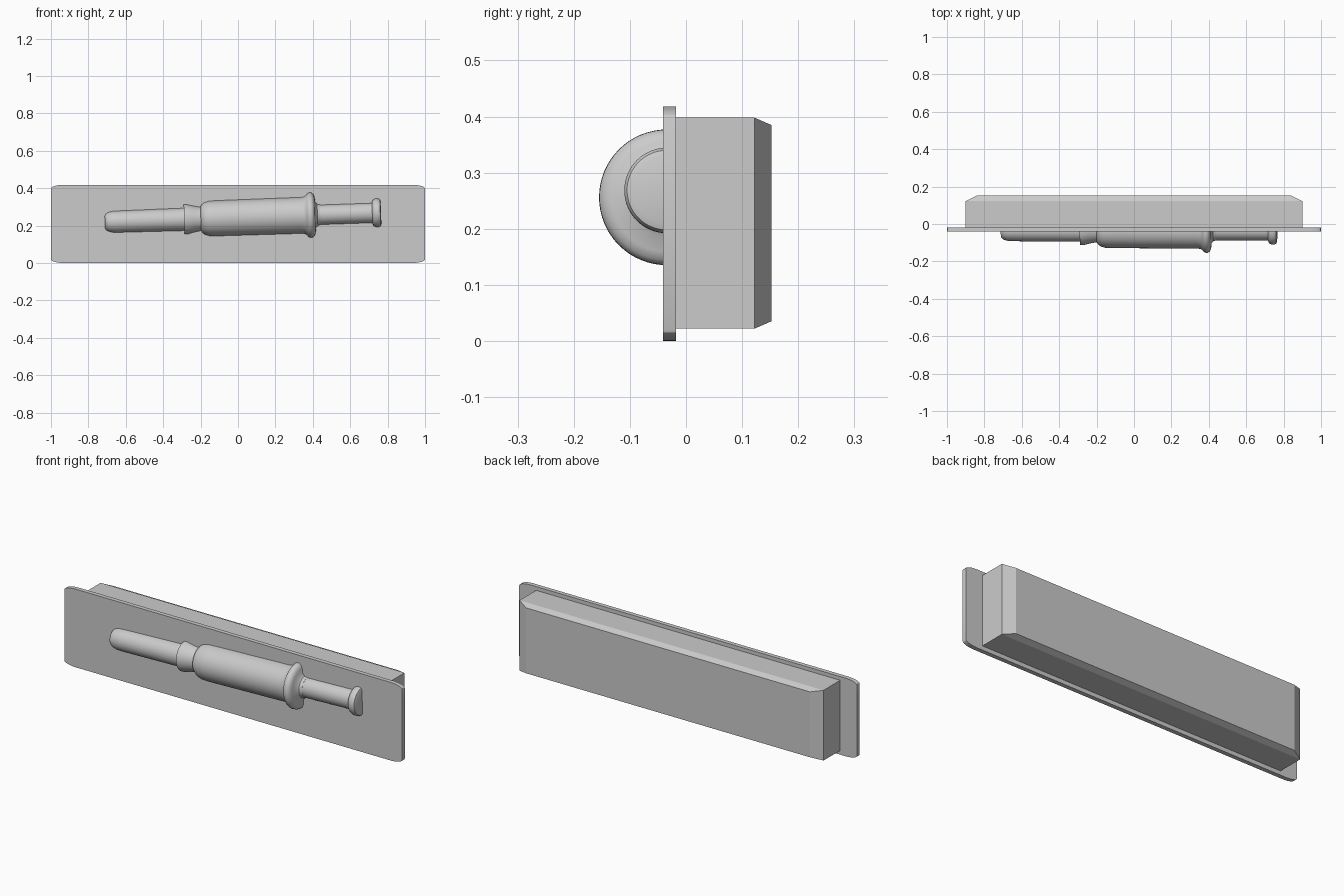
import bpy, bmesh, math
from mathutils import Vector, Matrix

cube = bpy.data.objects.get("Cube")
if cube:
    bpy.data.objects.remove(cube, do_unlink=True)

grey = bpy.data.materials.new("plain_grey")
grey.use_nodes = True
grey.diffuse_color = (0.6, 0.6, 0.6, 1)
grey.node_tree.nodes["Principled BSDF"].inputs["Base Color"].default_value = (0.6, 0.6, 0.6, 1)


def add_object(name, bm, smooth_angle=None):
    bmesh.ops.recalc_face_normals(bm, faces=bm.faces)
    mesh = bpy.data.meshes.new(name)
    bm.to_mesh(mesh)
    bm.free()
    mesh.materials.append(grey)
    obj = bpy.data.objects.new(name, mesh)
    bpy.context.collection.objects.link(obj)
    if smooth_angle:
        bpy.ops.object.select_all(action='DESELECT')
        obj.select_set(True)
        bpy.context.view_layer.objects.active = obj
        bpy.ops.object.shade_smooth_by_angle(angle=math.radians(smooth_angle))
    return obj


# Front plate: a slab with flattened elliptical corners
bm = bmesh.new()
half_w, half_h, mid_z = 1.0, 0.209, 0.209
rx, rz, steps = 0.07, 0.02, 6
outline = []
for corner, (sx, sz) in enumerate([(1, 1), (-1, 1), (-1, -1), (1, -1)]):
    for i in range(steps + 1):
        a = (corner + i / steps) * math.pi / 2
        outline.append(bm.verts.new((sx * (half_w - rx) + rx * math.cos(a), -0.041,
                                     mid_z + sz * (half_h - rz) + rz * math.sin(a))))
face = bm.faces.new(outline)
ext = bmesh.ops.extrude_face_region(bm, geom=[face])
bmesh.ops.translate(bm, vec=(0, 0.023, 0),
                    verts=[g for g in ext["geom"] if isinstance(g, bmesh.types.BMVert)])
add_object("front_plate", bm, 30)

# Rear housing: a box whose back edge is chamfered, more at the ends
bm = bmesh.new()
rings = []
for y, hx, hz in [(-0.018, 0.9, 0.188), (0.122, 0.9, 0.188), (0.152, 0.84, 0.175)]:
    rings.append([bm.verts.new((sx * hx, y, 0.21 + sz * hz))
                  for sx, sz in [(1, 1), (-1, 1), (-1, -1), (1, -1)]])
for a, b in zip(rings, rings[1:]):
    for i in range(4):
        j = (i + 1) % 4
        bm.faces.new((a[i], a[j], b[j], b[i]))
bm.faces.new(rings[0])
bm.faces.new(rings[-1])
add_object("rear_housing", bm)


# Relief on the plate: half-round turned parts along one tilted axis
def half_turned(name, profile):
    bm = bmesh.new()
    verts = [bm.verts.new((x, 0, r)) for x, r in profile]
    edges = [bm.edges.new(pair) for pair in zip(verts, verts[1:])]
    bmesh.ops.spin(bm, geom=verts + edges, cent=(0, 0, 0), axis=(1, 0, 0),
                   angle=math.pi, steps=32)
    bmesh.ops.remove_doubles(bm, verts=bm.verts, dist=0.0001)
    # keep the half that faces the front
    if sum(v.co.y for v in bm.verts) > 0:
        bmesh.ops.scale(bm, vec=(1, -1, 1), verts=bm.verts)
    bmesh.ops.holes_fill(bm, edges=[e for e in bm.edges if e.is_boundary], sides=0)
    tilt = Matrix.Rotation(-math.atan(0.034), 4, 'Y')
    bmesh.ops.transform(bm, matrix=Matrix.Translation(Vector((0, -0.034, 0.243))) @ tilt,
                        verts=bm.verts)
    add_object(name, bm, 35)


half_turned("tip", [(-0.712, 0), (-0.712, 0.034), (-0.706, 0.044), (-0.692, 0.052),
                    (-0.67, 0.057), (-0.64, 0.058), (-0.27, 0.061), (-0.27, 0)])
half_turned("collar", [(-0.288, 0), (-0.288, 0.079), (-0.27, 0.079), (-0.235, 0.07),
                       (-0.19, 0.062), (-0.15, 0.06), (-0.15, 0)])
half_turned("barrel", [(-0.2, 0), (-0.2, 0.062), (-0.193, 0.075), (-0.178, 0.086),
                       (-0.155, 0.093), (-0.12, 0.095), (0.34, 0.097), (0.358, 0.1),
                       (0.368, 0.108), (0.374, 0.116), (0.384, 0.121), (0.396, 0.12),
                       (0.406, 0.112), (0.412, 0.098), (0.415, 0.07), (0.425, 0.058),
                       (0.44, 0.054), (0.44, 0)])
half_turned("plunger_rod", [(0.4, 0), (0.4, 0.053), (0.73, 0.053), (0.73, 0)])
half_turned("plunger_cap", [(0.718, 0), (0.718, 0.058), (0.724, 0.07), (0.735, 0.076),
                            (0.752, 0.076), (0.761, 0.071), (0.765, 0.06), (0.765, 0)])
